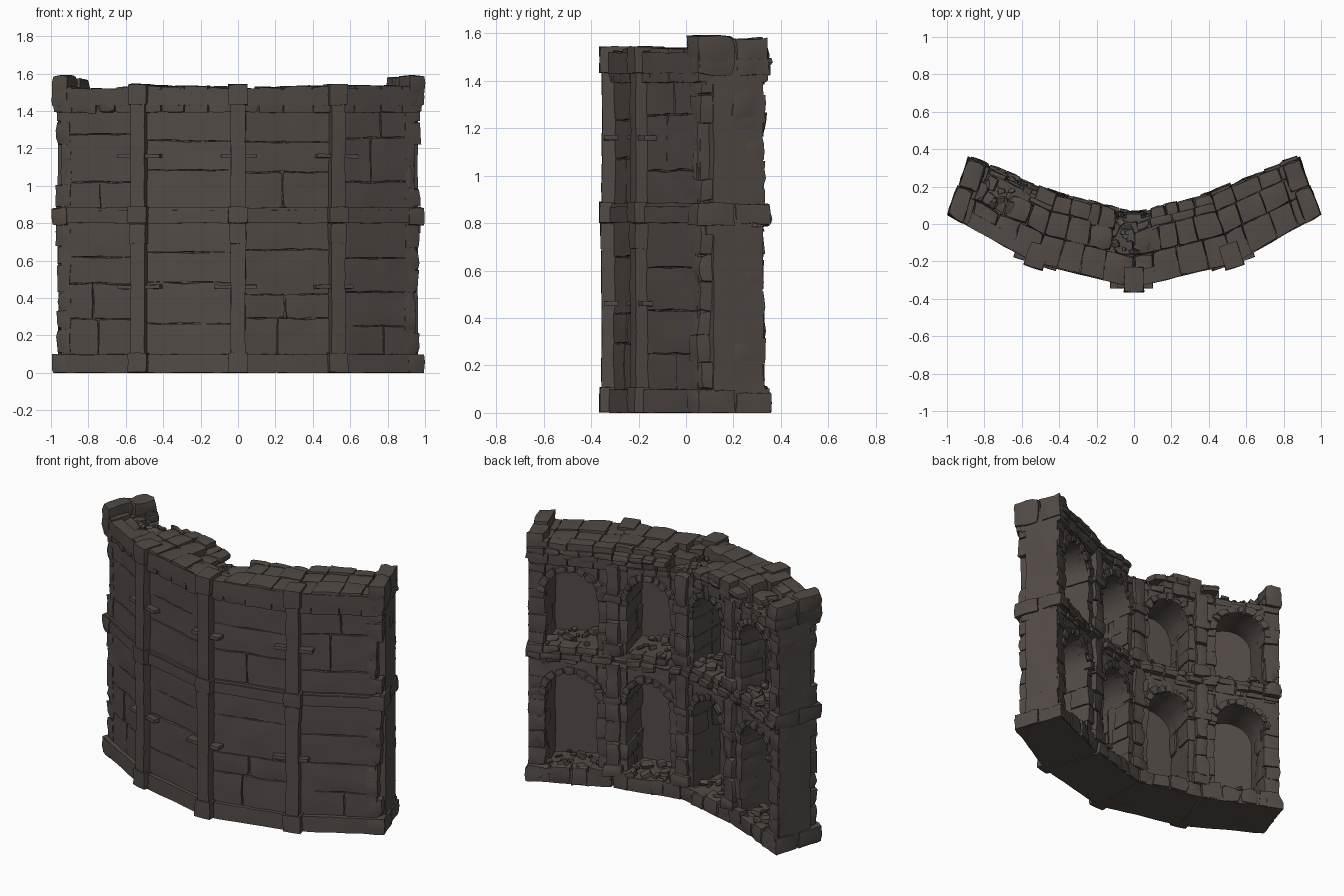
import bpy, bmesh, math, random
from mathutils import Vector, Matrix, noise

if "Cube" in bpy.data.objects:
    bpy.data.objects.remove(bpy.data.objects["Cube"])
random.seed(7)
R = random.uniform

stone = bpy.data.materials.new("dark_brown_stone")
stone.diffuse_color = (0.085, 0.070, 0.062, 1)
stone.use_nodes = True
stone.node_tree.nodes["Principled BSDF"].inputs["Base Color"].default_value = stone.diffuse_color

# Plan of the curved wall: front and back polylines, four straight bays
F = [Vector(p) for p in ((-.985, .055), (-.53, -.20), (0, -.33), (.53, -.20), (.985, .055))]
B = [Vector(p) for p in ((-.875, .355), (-.41, .16), (0, .055), (.41, .16), (.875, .355))]


def wall(s, d, z):
    """s = bay position 0..4, d = depth 0 front..1 back."""
    k = min(3, max(0, int(math.floor(s))))
    t = s - k
    p = F[k].lerp(F[k + 1], t).lerp(B[k].lerp(B[k + 1], t), d)
    return Vector((p.x, p.y, z))


def post(origin, k):
    """Square frame at corner k: u along the wall, v into the wall."""
    n = (B[k] - F[k]).normalized()
    t = Vector((n.y, -n.x))

    def f(u, v, z):
        p = origin[k] + t * u + n * v
        return Vector((p.x, p.y, z))
    return f


def arch(c, spring, r_s, r_z):
    """a = angle round the arch, q = radius factor."""
    return lambda a, d, q: wall(c - r_s * q * math.cos(a), d, spring + r_z * q * math.sin(a))


def vault(c, spring, r_s, r_z, top):
    def f(a, d, t):
        z = spring + r_z * math.sin(a)
        return wall(c - r_s * math.cos(a), d, z + (top - z) * t)
    return f


def block(bm, f, lo, hi, rough=.006, step=.06):
    """Worn stone: gridded box bent through f, with noise and chipped edges."""
    mid = f(*[(a + b) / 2 for a, b in zip(lo, hi)])
    n = []
    for ax in range(3):
        q = [(a + b) / 2 for a, b in zip(lo, hi)]
        q0, q1 = q[:], q[:]
        q0[ax], q1[ax] = lo[ax], hi[ax]
        n.append(max(2, min(14, round((f(*q1) - f(*q0)).length / step))))
    verts = {}

    def vert(i):
        if i not in verts:
            p = f(*[lo[a] + (hi[a] - lo[a]) * i[a] / n[a] for a in range(3)])
            edge = sum(i[a] in (0, n[a]) for a in range(3))
            g = p + noise.noise_vector(p * 9) * rough
            if edge > 1:
                g += (mid - p).normalized() * rough * R(0, 1.2) * (edge - 1)
            g.z = max(g.z, 0)
            verts[i] = bm.verts.new(g)
        return verts[i]
    for ax in range(3):
        a, b = (ax + 1) % 3, (ax + 2) % 3
        for side in (0, n[ax]):
            for i in range(n[a]):
                for j in range(n[b]):
                    quad = []
                    for di, dj in ((0, 0), (1, 0), (1, 1), (0, 1)):
                        x = [0, 0, 0]
                        x[ax], x[a], x[b] = side, i + di, j + dj
                        quad.append(vert(tuple(x)))
                    bm.faces.new(quad)


def part(name, build):
    bm = bmesh.new()
    build(bm)
    bmesh.ops.recalc_face_normals(bm, faces=bm.faces)
    me = bpy.data.meshes.new(name)
    bm.to_mesh(me)
    bm.free()
    ob = bpy.data.objects.new(name, me)
    bpy.context.collection.objects.link(ob)
    me.materials.append(stone)
    bpy.context.view_layer.objects.active = ob
    ob.select_set(True)
    bpy.ops.object.shade_smooth_by_angle(angle=math.radians(35))
    ob.select_set(False)


def cuts(a, b, size):
    """Split a range into uneven courses."""
    n = max(1, round((b - a) / size))
    c = [a + (b - a) * (i + (R(-.2, .2) if 0 < i < n else 0)) / n for i in range(n + 1)]
    return list(zip(c, c[1:]))


STOREYS = ((.10, .80, .55), (.87, 1.43, 1.20))     # floor, top, arch spring
OPEN, RISE = .31, .15                              # arch half width and rise
BAYS = range(4)


# Front face: backing plus shallow slabs
def front_wall(bm):
    for k in BAYS:
        a, b = k + .07 * (k == 0), k + 1 - .07 * (k == 3)
        block(bm, wall, (a, .08, .05), (b, .24, 1.45), .004)
        for z0, z1, _ in STOREYS:
            for r0, r1 in cuts(z0 - .02, z1 + .02, .2):
                for s0, s1 in cuts(a, b, R(.4, .9)):
                    block(bm, wall, (s0, R(.04, .055), r0), (s1, .2, r1), .006, .05)


def front_bands(bm):
    for k in BAYS:
        a, b = k - .02 * (k == 0), k + 1 + .02 * (k == 3)
        block(bm, wall, (a, -.02, 0), (b, .2, .10), .004)
        block(bm, wall, (a, -.01, .80), (b, .2, .87), .004)
        block(bm, wall, (a, .01, .86), (b, .2, .885), .004)
        block(bm, wall, (a, -.03, 1.43), (b, .2, 1.52), .004)


def front_pilasters(bm):
    for k in (1, 2, 3):
        f = post(F, k)
        for w, v, z0, z1 in ((.055, -.036, 0, .11), (.040, -.026, .1, .70), (.045, -.032, .69, .80),
                             (.054, -.037, .80, .89), (.040, -.026, .88, 1.44), (.053, -.036, 1.43, 1.545)):
            block(bm, f, (-w, v, z0), (w, .1, z1), .004)


def brackets(bm):
    for k in (1, 2, 3):
        for z in (.46, 1.16):
            for m in (-1, 1):
                u = sorted((m * .03, m * R(.09, .13)))
                block(bm, post(F, k), (u[0], -.015, z - .011), (u[1], .06, z + .011), .003)


# Broken end pillars in rough courses, full width at the bands
def end_pillars(bm):
    for m in (0, 1):
        def f(s, d, z, m=m):
            return wall(4 - s if m else s, d, z)
        block(bm, f, (.08, .06, .02), (.2, .84, 1.5), .01)
        for z0, z1 in cuts(.10, .80, .115) + cuts(.89, 1.43, .11):
            worn = 1.0 if (.9 < z0 < 1.12 or .2 < z0 < .33) else .35
            c = R(.35, .65)
            block(bm, f, (R(.0, .11) * worn, .03, z0), (.19, c, z1), .009, .04)
            back = R(.72, .85) if (.95 < z0 < 1.15 or .4 < z0 < .5) else R(.88, .96)
            block(bm, f, (R(.0, .11) * worn, c, z0), (R(.17, .22), back, z1), .012, .04)
        for z0, z1, b in ((0, .10, 1.0), (.79, .885, 1.02), (1.42, 1.5, 1.0), (1.47, 1.59, .98)):
            block(bm, f, (-.025, -.04, z0), (.16, .5, z1), .008, .04)
            block(bm, f, (-.02, .5, z0), (.19, b, z1 - R(0, .015)), .01, .04)


def floors(bm):
    for k in BAYS:
        block(bm, wall, (k, .1, 0), (k + 1, .98, .09), .006)
        block(bm, wall, (k, .1, .75), (k + 1, .92, .87), .006)
        block(bm, wall, (k, .1, 1.38), (k + 1, .88, 1.44), .006)
        for s0, s1 in cuts(k, k + 1, .25):
            block(bm, wall, (s0, .8, 0), (s1, R(.98, 1.02), R(.09, .12)), .01)


# Stacked piers between the niches
def niche_piers(bm):
    for k in range(5):
        for m in (-1, 1):
            if not 0 <= k + m * .1 <= 4:
                continue
            for z0, z1, _ in STOREYS:
                a, b = sorted((k, k + m * .18))
                block(bm, wall, (a, .2, z0 - .03), (b, .9, z1), .004)
                for r0, r1 in cuts(z0 - .02, z1 - .05, .11):
                    a, b = sorted((k, k + m * R(.18, .21)))
                    block(bm, wall, (a, R(.4, .6), r0), (b, R(.90, .95), r1), .007, .04)
                    if k in (1, 2, 3):
                        block(bm, wall, (a, .2, r0), (b, .45, r1), .006)


def back_columns(bm):
    for k in (1, 2, 3):
        f = post(B, k)
        for z0, z1, spring in STOREYS:
            block(bm, f, (-.06, -.06, z0 - .02), (.06, .012, z0 + .06), .01, .03)
            for r0, r1 in cuts(z0 + .05, spring, .12):
                w = R(.036, .046)
                block(bm, f, (-w, -.06, r0), (w, R(-.005, .008), r1), .009, .03)
            block(bm, f, (-.056, -.06, spring - .01), (.056, .012, spring + .04), .008, .03)
            block(bm, f, (-.04, -.06, spring + .03), (.04, .005, z1), .009, .03)


def arch_vaults(bm):
    for k in BAYS:
        for _, z1, spring in STOREYS:
            block(bm, vault(k + .5, spring, OPEN, RISE, z1 - .02), (0, .2, 0), (math.pi, .92, 1), .005, .03)


def arch_stones(bm):
    for k in BAYS:
        for _, z1, spring in STOREYS:
            f = arch(k + .5, spring, OPEN, RISE)
            for a0, a1 in cuts(0, math.pi, math.pi / 9):
                block(bm, f, (a0 + .02, .78, R(.95, 1)), (a1 - .02, R(.95, 1.0), R(1.22, 1.34)), .007, .03)


def back_cornices(bm):
    for k in BAYS:
        for z0, z1, d in ((.765, .80, .98), (.795, .835, 1.05), (.83, .875, 1.0),
                          (1.385, 1.43, .97), (1.425, 1.47, 1.0), (1.46, 1.50, 1.04)):
            for s0, s1 in cuts(k, k + 1, .22):
                if z0 > 1.4 and (.15 < s0 < .7 or 1.6 < s0 < 2.2):
                    continue
                block(bm, wall, (s0, .7, z0), (s1, d - R(0, .05) - (.08 if R(0, 1) < .12 else 0), z1), .008, .04)


# Walkway on top, broken away at the left bay and the middle
def top_stones(bm):
    for k in BAYS:
        for d0, d1 in ((-.02, .4), (.4, .75), (.75, .98)):
            for s0, s1 in cuts(k, k + 1, .24):
                top = R(1.525, 1.54)
                s = (s0 + s1) / 2
                broken = .12 < s < .75 or 1.6 < s < 2.25
                if broken:
                    top = R(1.50, 1.53) if d0 < 0 else R(1.45, 1.52) if d0 < .5 else R(1.40, 1.46)
                    d1 = d1 - R(0, .12) if d0 > .5 else d1
                block(bm, wall, (s0, d0, 1.39), (s1, d1, top), .012 if broken else .005, .04)


def rubble(bm):
    def stone_at(s, d, z, size):
        m = Matrix.Translation(wall(s, d, z)) @ Matrix.Rotation(R(0, 6), 4, 'Z') @ Matrix.Rotation(R(-.5, .5), 4, 'X')
        h = [size * R(.6, 1.3), size * R(.5, 1), size * R(.3, .7)]
        block(bm, lambda x, y, w: m @ Vector((x, y, w)), [-v for v in h], h, size * .2, .03)
    for k in BAYS:
        for z in (.105, .885):
            for i in range(16):
                stone_at(k + R(.2, .8), R(.3, .95), z, R(.012, .038))
    for i in range(36):
        s = R(.18, .75) if i % 2 else R(1.6, 2.25)
        d = R(.45, .9)
        stone_at(s, d, 1.53 - .1 * d, R(.012, .03))


for name, build in (("front_wall", front_wall), ("front_bands", front_bands), ("front_pilasters", front_pilasters),
                    ("pilaster_brackets", brackets), ("end_pillars", end_pillars), ("floors", floors),
                    ("niche_piers", niche_piers), ("back_columns", back_columns), ("arch_vaults", arch_vaults),
                    ("arch_stones", arch_stones), ("back_cornices", back_cornices),
                    ("top_stones", top_stones), ("rubble", rubble)):
    part(name, build)
